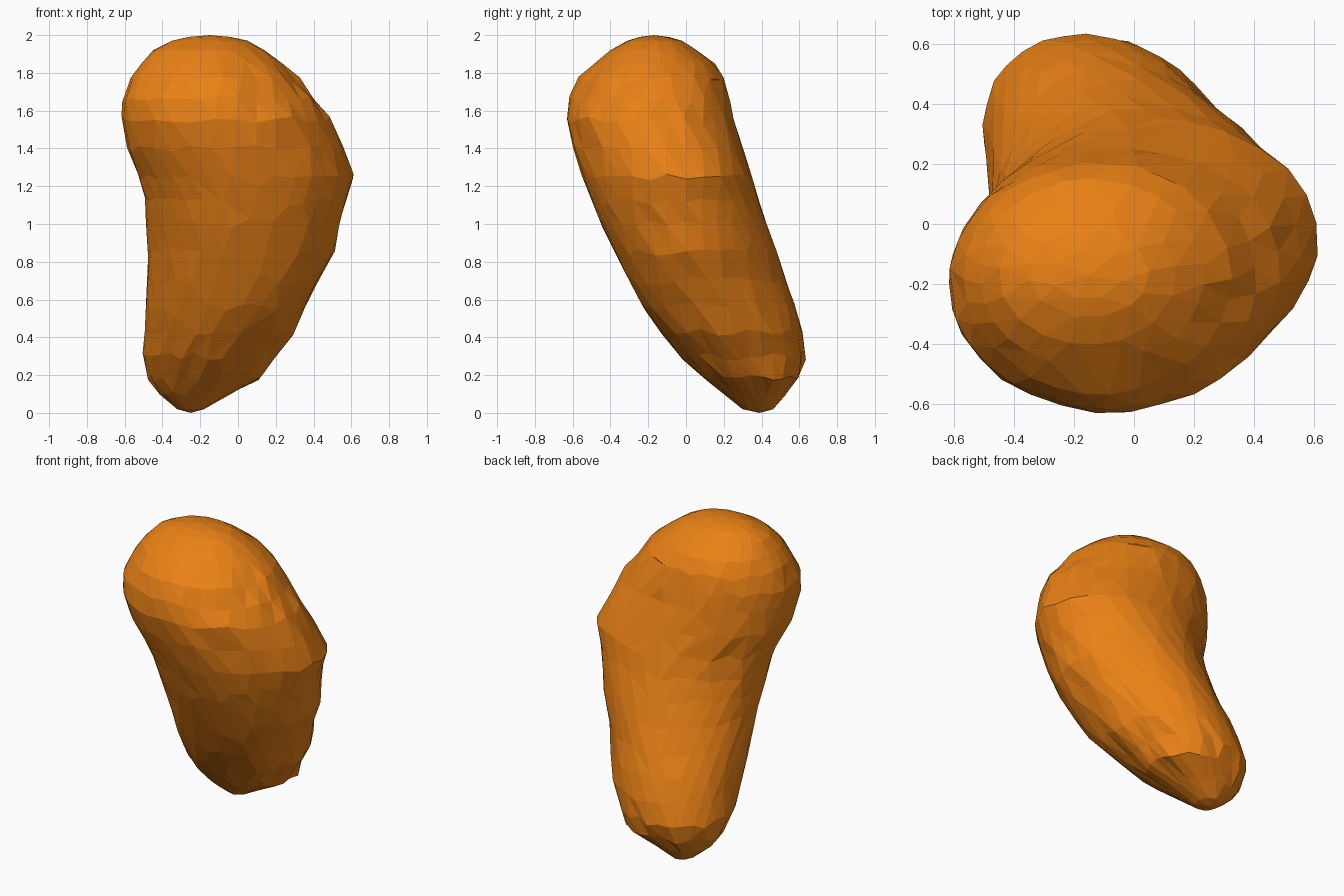
import bpy, bmesh, math, random

if "Cube" in bpy.data.objects:
    bpy.data.objects.remove(bpy.data.objects["Cube"])

random.seed(4)
SIDES = 30

# Horizontal slices of the body: z, x min, x max, y min, y max
SLICES = [
    (0.02, -0.32, -0.18, 0.30, 0.46),
    (0.10, -0.42, -0.04, 0.20, 0.53),
    (0.19, -0.475, 0.12, 0.10, 0.60),
    (0.30, -0.50, 0.18, -0.02, 0.625),
    (0.43, -0.49, 0.285, -0.13, 0.615),
    (0.56, -0.487, 0.355, -0.22, 0.585),
    (0.70, -0.482, 0.43, -0.30, 0.535),
    (0.85, -0.482, 0.51, -0.375, 0.485),
    (1.00, -0.487, 0.54, -0.45, 0.435),
    (1.12, -0.50, 0.565, -0.50, 0.395),
    (1.25, -0.53, 0.585, -0.55, 0.35),
    (1.40, -0.59, 0.55, -0.60, 0.295),
    (1.55, -0.62, 0.48, -0.63, 0.25),
    (1.66, -0.612, 0.405, -0.61, 0.23),
    (1.76, -0.57, 0.325, -0.56, 0.205),
    (1.85, -0.515, 0.235, -0.485, 0.15),
    (1.92, -0.45, 0.14, -0.40, 0.06),
    (1.97, -0.35, 0.05, -0.31, -0.02),
    (1.99, -0.27, -0.04, -0.25, -0.09),
]

# Swellings and hollows: direction in degrees, height, spread in height, amount
BUMPS = [
    (45, 1.42, 0.24, 0.06),
    (45, 0.72, 0.28, -0.09),
    (45, 0.22, 0.12, 0.08),
    (135, 1.05, 0.35, -0.06),
    (135, 0.30, 0.20, 0.05),
    (315, 0.52, 0.33, 0.10),
    (315, 1.38, 0.22, -0.06),
    (18, 1.25, 0.10, 0.06),
]


def swell(angle, z):
    total = 1.0
    for deg, height, spread, amount in BUMPS:
        facing = max(0.0, math.cos(angle - math.radians(deg))) ** 6
        total += amount * facing * math.exp(-((z - height) / spread) ** 2)
    return total


bm = bmesh.new()
rings = []
for i, (z, x0, x1, y0, y1) in enumerate(SLICES):
    cx, cy, rx, ry = (x0 + x1) / 2, (y0 + y1) / 2, (x1 - x0) / 2, (y1 - y0) / 2
    ring = []
    for k in range(SIDES):
        a = 2 * math.pi * (k + 0.5 * (i % 2)) / SIDES
        f = swell(a, z) + random.uniform(-0.007, 0.011)
        dz = random.uniform(-0.02, 0.02) if 0.15 < z < 1.8 else 0
        # keep the lean when a point is moved up or down
        ring.append(bm.verts.new((cx + rx * f * math.cos(a),
                                  cy + ry * f * math.sin(a) - 0.4 * dz, z + dz)))
    rings.append(ring)

# Skin between neighbouring slices
for i, (low, high) in enumerate(zip(rings, rings[1:])):
    for k in range(SIDES):
        n = (k + 1) % SIDES
        if i % 2 == 0:
            bm.faces.new((low[k], low[n], high[k]))
            bm.faces.new((low[n], high[n], high[k]))
        else:
            bm.faces.new((low[k], low[n], high[n]))
            bm.faces.new((low[k], high[n], high[k]))

# Rounded tips
bottom = bm.verts.new((-0.25, 0.39, 0.0))
top = bm.verts.new((-0.15, -0.17, 2.0))
for k in range(SIDES):
    n = (k + 1) % SIDES
    bm.faces.new((bottom, rings[0][n], rings[0][k]))
    bm.faces.new((top, rings[-1][k], rings[-1][n]))
bmesh.ops.recalc_face_normals(bm, faces=bm.faces)

mesh = bpy.data.meshes.new("lumpy_body")
bm.to_mesh(mesh)
bm.free()
body = bpy.data.objects.new("lumpy_body", mesh)
bpy.context.collection.objects.link(body)

# Irregular flat facets
facets = body.modifiers.new("facets", 'DECIMATE')
facets.ratio = 0.75

# Orange skin
skin = bpy.data.materials.new("orange_skin")
skin.diffuse_color = (0.82, 0.22, 0.008, 1)
skin.use_nodes = True
skin.node_tree.nodes["Principled BSDF"].inputs["Base Color"].default_value = skin.diffuse_color
mesh.materials.append(skin)
